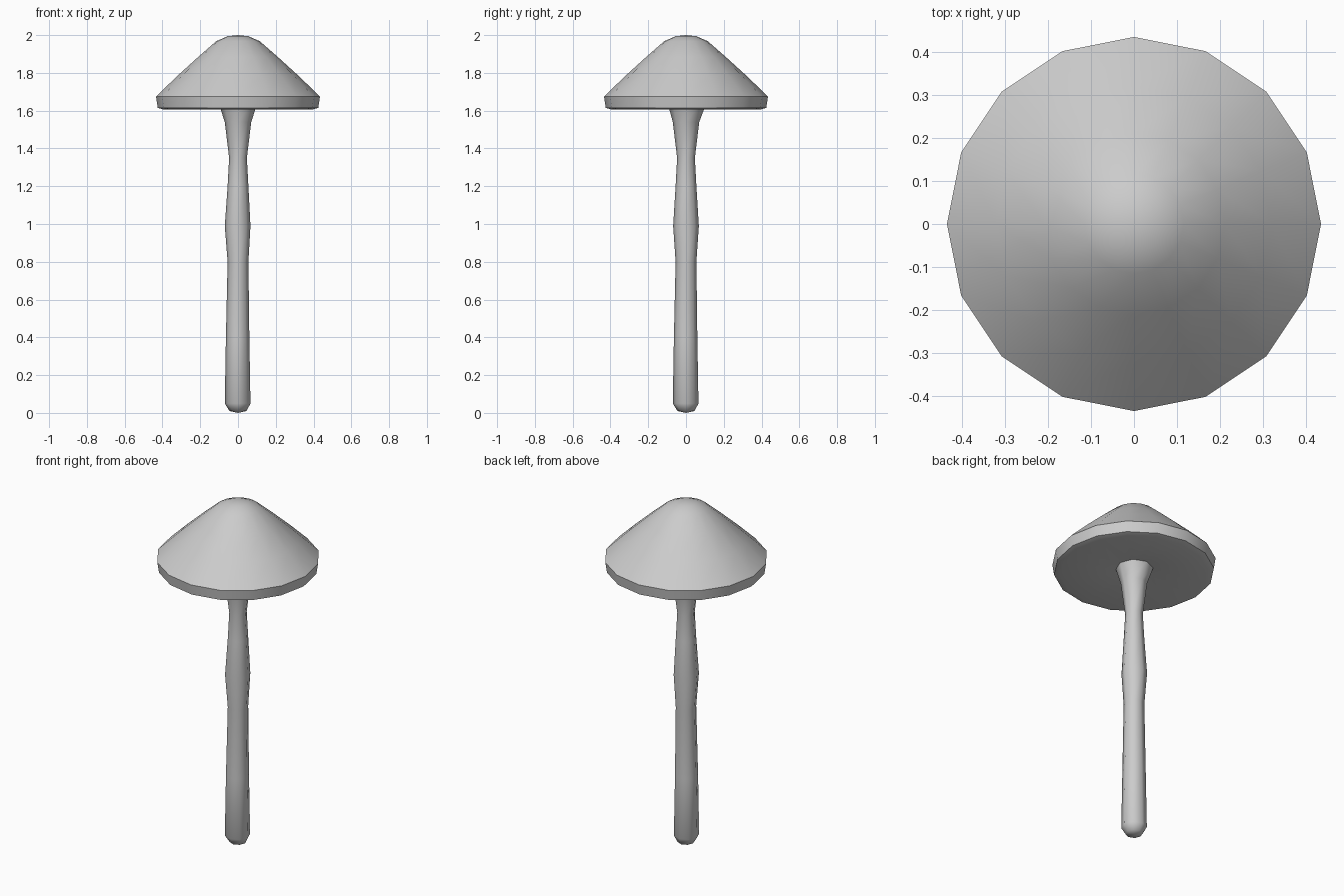
import bpy, bmesh, math

if "Cube" in bpy.data.objects:
    bpy.data.objects.remove(bpy.data.objects["Cube"])

grey = bpy.data.materials.new("plain grey")
grey.diffuse_color = (0.6, 0.6, 0.6, 1)
grey.use_nodes = True
grey.node_tree.nodes["Principled BSDF"].inputs["Base Color"].default_value = grey.diffuse_color


def lathe(name, profile, sides, angle):
    """Revolve (radius, z, x, y) rings; radius 0 makes a pole."""
    bm = bmesh.new()
    rings = []
    for r, z, cx, cy in profile:
        n = sides if r > 0 else 1
        rings.append([bm.verts.new((cx + r * math.cos(2 * math.pi * i / n),
                                    cy + r * math.sin(2 * math.pi * i / n), z))
                      for i in range(n)])
    for a, b in zip(rings, rings[1:]):
        for i in range(sides):
            j = (i + 1) % sides
            if len(a) == 1:
                bm.faces.new((a[0], b[j], b[i]))
            elif len(b) == 1:
                bm.faces.new((a[i], a[j], b[0]))
            else:
                bm.faces.new((a[i], a[j], b[j], b[i]))
    bmesh.ops.recalc_face_normals(bm, faces=bm.faces)
    mesh = bpy.data.meshes.new(name)
    bm.to_mesh(mesh)
    bm.free()
    mesh.materials.append(grey)
    ob = bpy.data.objects.new(name, mesh)
    bpy.context.collection.objects.link(ob)
    bpy.context.view_layer.objects.active = ob
    ob.select_set(True)
    bpy.ops.object.shade_smooth_by_angle(angle=math.radians(angle))
    ob.select_set(False)
    return ob


# Cap: rounded cone, short rim, shallow hollow underside
cap = [(0, 1.635), (0.11, 1.63), (0.39, 1.605), (0.425, 1.615), (0.434, 1.675),
       (0.32, 1.785), (0.21, 1.885), (0.115, 1.968), (0.055, 1.994), (0, 2.0)]
lathe("mushroom_cap", [(r, z, 0, 0) for r, z in cap], 16, 50)

# Stem: slightly uneven, with a swelling halfway and a flare under the cap
stem = [(0, 0.0, 0, 0), (0.045, 0.01, 0, 0), (0.068, 0.05, -0.002, -0.002),
        (0.062, 0.4, -0.002, -0.002), (0.055, 0.8, 0, 0),
        (0.068, 0.99, -0.002, 0), (0.055, 1.2, 0, 0), (0.047, 1.35, 0, 0),
        (0.070, 1.54, 0, 0), (0.1, 1.632, 0, 0.005)]
lathe("stem", stem, 8, 60)
